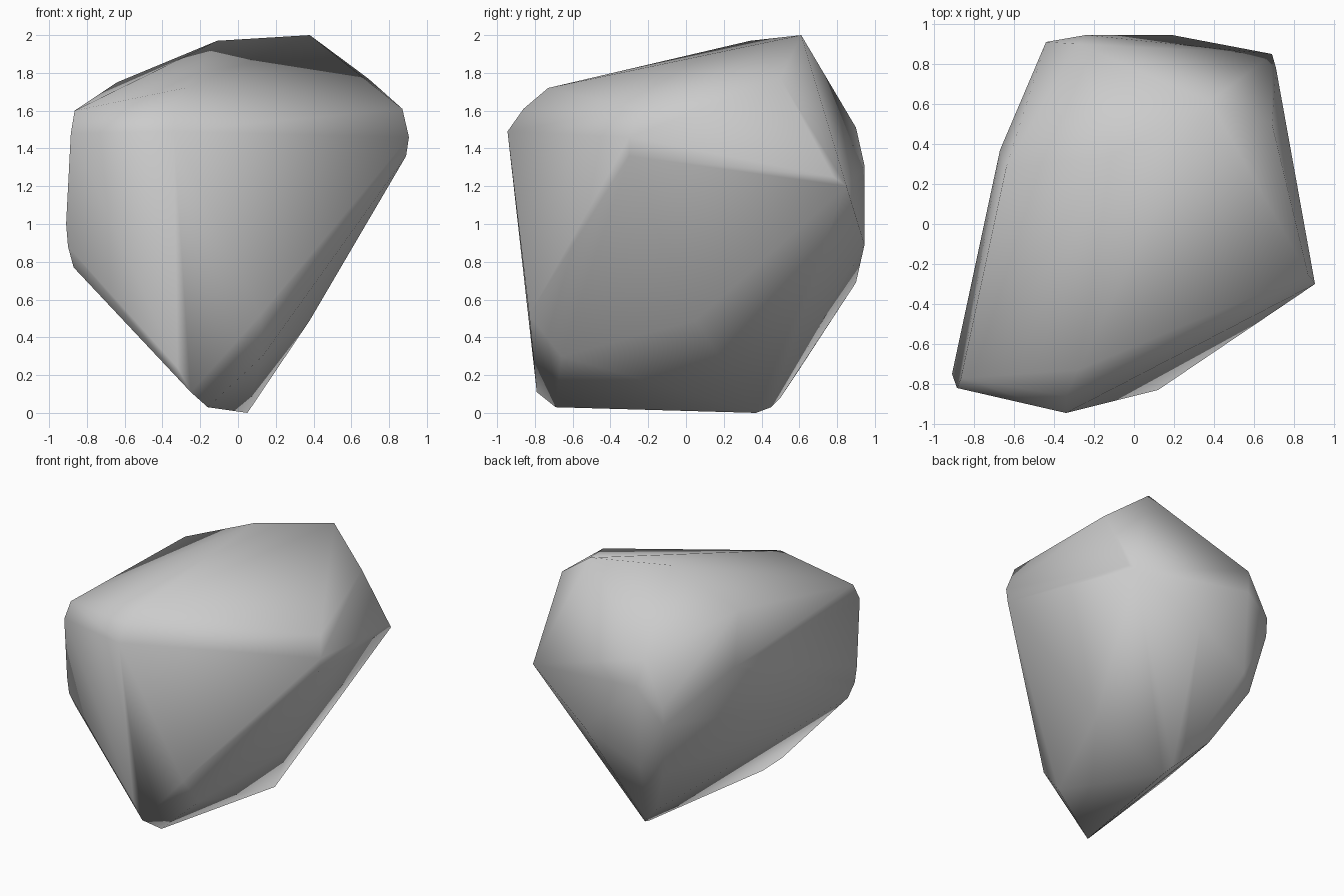
import bpy, bmesh

# Boulder corners, grouped by region
bottom = [(0.05, 0.37, 0.0), (-0.16, -0.69, 0.03), (0.03, 0.45, 0.03), (-0.25, -0.79, 0.11),
          (-0.32, -0.80, 0.24), (-0.02, 0.50, 0.08), (-0.17, 0.60, 0.23), (0.38, 0.05, 0.49)]
front = [(0.12, -0.83, 0.52), (0.13, -0.66, 0.30), (-0.34, -0.945, 1.49),
         (-0.34, -0.86, 1.61), (-0.28, -0.73, 1.72)]
left = [(-0.87, -0.70, 0.77), (-0.90, -0.74, 0.88), (-0.91, -0.75, 1.0), (-0.885, -0.82, 1.48),
        (-0.865, -0.77, 1.60), (-0.67, 0.37, 1.36), (-0.64, 0.28, 1.75)]
right = [(0.905, -0.30, 1.46), (0.89, -0.30, 1.36), (0.87, -0.25, 1.61),
         (0.69, 0.50, 1.77), (0.71, 0.78, 1.25), (0.69, 0.85, 1.20)]
back = [(-0.44, 0.91, 1.19), (-0.44, 0.90, 1.05), (-0.24, 0.945, 1.31), (0.19, 0.945, 0.89),
        (-0.24, 0.90, 0.69), (-0.37, 0.80, 0.62), (-0.28, 0.90, 1.51)]
top = [(-0.11, 0.34, 1.97), (0.38, 0.61, 2.0)]

# Boulder: one smooth-shaded convex shell around the corners
bm = bmesh.new()
for p in bottom + front + left + right + back + top:
    bm.verts.new(p)
bmesh.ops.convex_hull(bm, input=bm.verts[:])
loose = [v for v in bm.verts if not v.link_faces]
bmesh.ops.delete(bm, geom=loose, context='VERTS')
bmesh.ops.recalc_face_normals(bm, faces=bm.faces[:])
for f in bm.faces:
    f.smooth = True

mesh = bpy.data.meshes.new("boulder")
bm.to_mesh(mesh)
bm.free()
bpy.context.collection.objects.link(bpy.data.objects.new("boulder", mesh))
